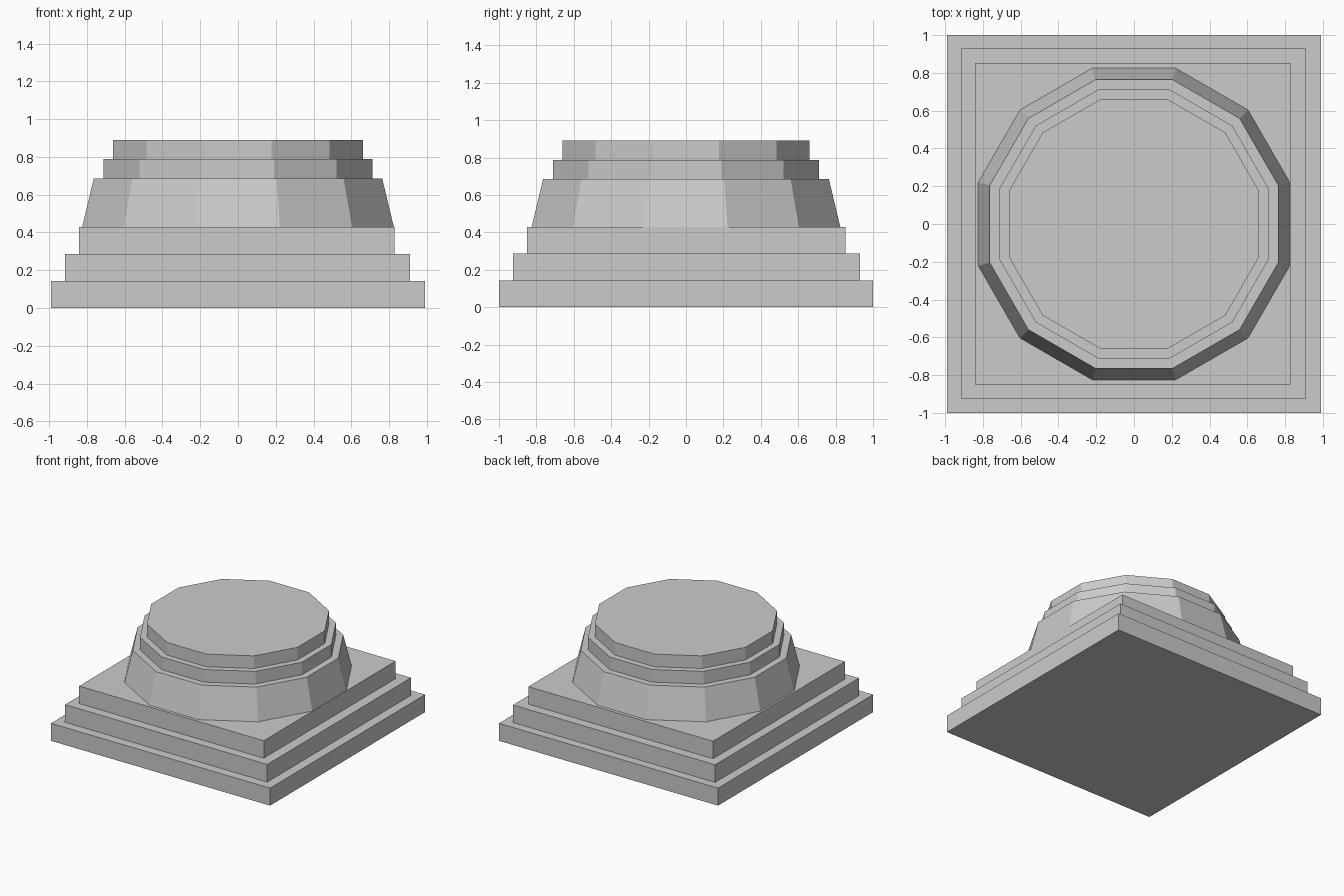
import bpy
import math

cube = bpy.data.objects.get("Cube")
if cube:
    bpy.data.objects.remove(cube, do_unlink=True)

# Single stone colour
stone = bpy.data.materials.new("grey_stone")
stone.use_nodes = True
colour = (0.6, 0.6, 0.6, 1)
stone.diffuse_color = colour
stone.node_tree.nodes["Principled BSDF"].inputs["Base Color"].default_value = colour


def slab(name, x0, x1, y0, y1, z0, z1):
    """Rectangular step between the given limits."""
    bpy.ops.mesh.primitive_cube_add(size=1)
    obj = bpy.context.object
    obj.name = name
    obj.location = ((x0 + x1) / 2, (y0 + y1) / 2, (z0 + z1) / 2)
    obj.scale = (x1 - x0, y1 - y0, z1 - z0)
    obj.data.materials.append(stone)


def drum(name, bottom, top, z0, z1, sides=12):
    """Twelve-sided block; bottom and top are distances to the flat sides."""
    to_corner = 1 / math.cos(math.pi / sides)
    bpy.ops.mesh.primitive_cone_add(
        vertices=sides, radius1=bottom * to_corner, radius2=top * to_corner,
        depth=z1 - z0, location=(0, 0, (z0 + z1) / 2),
        rotation=(0, 0, math.pi / sides))
    obj = bpy.context.object
    obj.name = name
    obj.data.materials.append(stone)


# Square stepped plinth
slab("lower_step", -0.99, 0.99, -1, 1, 0, 0.143)
slab("middle_step", -0.915, 0.912, -0.925, 0.93, 0.143, 0.287)
slab("upper_step", -0.841, 0.828, -0.85, 0.853, 0.287, 0.43)

# Tapered drum with two stepped rings on top
drum("tapered_drum", 0.825, 0.764, 0.43, 0.685)
drum("lower_ring", 0.711, 0.711, 0.685, 0.788)
drum("top_ring", 0.661, 0.661, 0.788, 0.891)
